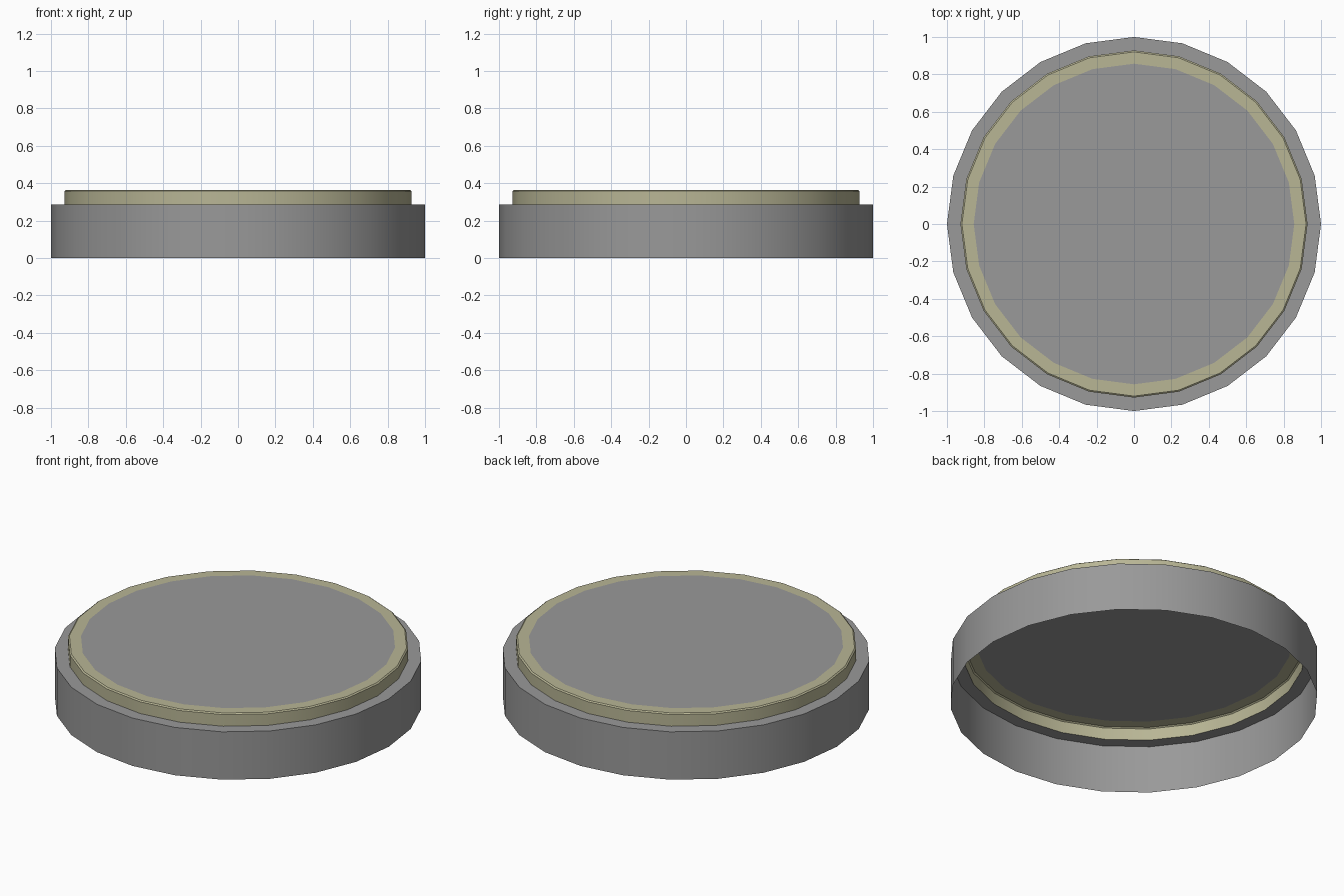
import bpy, bmesh, math

if "Cube" in bpy.data.objects:
    bpy.data.objects.remove(bpy.data.objects["Cube"])

SIDES = 24


def make_material(name, color):
    mat = bpy.data.materials.new(name)
    mat.diffuse_color = (*color, 1)
    mat.use_nodes = True
    mat.node_tree.nodes["Principled BSDF"].inputs["Base Color"].default_value = mat.diffuse_color
    return mat


def lathe(name, profile, material, cap=False):
    """Spin an open (radius, z) profile, listed bottom/outside to top/inside."""
    bm = bmesh.new()
    rings = []
    for r, z in profile:
        rings.append([bm.verts.new((r * math.cos(2 * math.pi * i / SIDES),
                                    r * math.sin(2 * math.pi * i / SIDES), z))
                      for i in range(SIDES)])
    for low, high in zip(rings, rings[1:]):
        for i in range(SIDES):
            j = (i + 1) % SIDES
            bm.faces.new((low[i], low[j], high[j], high[i]))
    if cap:
        bm.faces.new(rings[-1])
    mesh = bpy.data.meshes.new(name)
    bm.to_mesh(mesh)
    bm.free()
    mesh.materials.append(material)
    obj = bpy.data.objects.new(name, mesh)
    bpy.context.collection.objects.link(obj)
    bpy.ops.object.select_all(action='DESELECT')
    obj.select_set(True)
    bpy.context.view_layer.objects.active = obj
    bpy.ops.object.shade_smooth_by_angle(angle=math.radians(30))
    return obj


grey = make_material("mid_grey", (0.319, 0.319, 0.319))
olive = make_material("pale_olive", (0.48, 0.465, 0.3))

# Open-bottomed outer wall with its flat ledge
lathe("base_wall", [(1.0, 0.0), (1.0, 0.287), (0.928, 0.287)], grey)

# Raised coloured rim with a tiny chamfer at its top edge
lathe("raised_rim", [(0.928, 0.287), (0.928, 0.357), (0.92, 0.363),
                     (0.857, 0.363)], olive)

# Flat disc filling the rim
lathe("top_disc", [(0.857, 0.363)], grey, cap=True)
